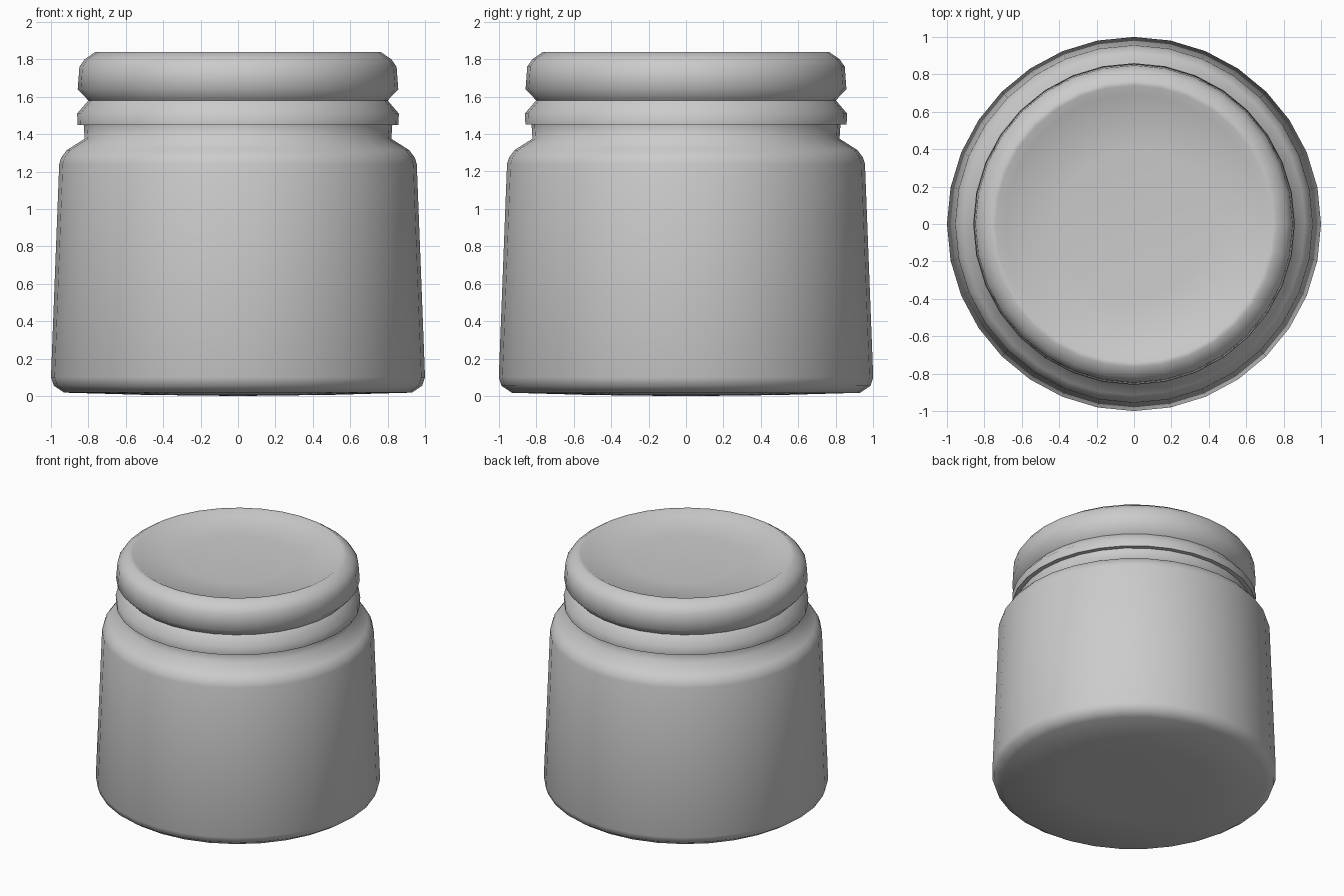
import bpy, bmesh, math

if "Cube" in bpy.data.objects:
    bpy.data.objects.remove(bpy.data.objects["Cube"])

SEGMENTS = 32


def lathe(name, profile, sharp_deg):
    """Spin an (r, z) profile around z; r = 0 points become poles."""
    bm = bmesh.new()
    rings = []
    for r, z in profile:
        if r == 0:
            rings.append([bm.verts.new((0, 0, z))] * SEGMENTS)
        else:
            rings.append([bm.verts.new((r * math.cos(2 * math.pi * i / SEGMENTS),
                                        r * math.sin(2 * math.pi * i / SEGMENTS), z))
                          for i in range(SEGMENTS)])
    for low, high in zip(rings, rings[1:]):
        for i in range(SEGMENTS):
            j = (i + 1) % SEGMENTS
            corners = list(dict.fromkeys((low[i], low[j], high[j], high[i])))
            bm.faces.new(corners)
    mesh = bpy.data.meshes.new(name)
    bm.to_mesh(mesh)
    bm.free()
    obj = bpy.data.objects.new(name, mesh)
    bpy.context.collection.objects.link(obj)
    bpy.ops.object.select_all(action='DESELECT')
    obj.select_set(True)
    bpy.context.view_layer.objects.active = obj
    bpy.ops.object.shade_smooth_by_angle(angle=math.radians(sharp_deg))
    return obj


# Jar body: slightly domed base, tapering wall, rounded shoulder, short neck
lathe("jar_body", [
    (0, 0), (0.5, 0.006), (0.93, 0.018), (0.985, 0.055), (1.0, 0.1),
    (0.956, 1.24), (0.945, 1.275), (0.915, 1.315),
    (0.82, 1.375), (0.825, 1.45),
], 62)

# Lid: lower band, pinched groove, rounded upper band, shallow dished top
lathe("lid", [
    (0.82, 1.45), (0.858, 1.45), (0.86, 1.51), (0.80, 1.58),
    (0.857, 1.64), (0.848, 1.76), (0.82, 1.80), (0.765, 1.838),
    (0.74, 1.838), (0.69, 1.808), (0.4, 1.79), (0, 1.78),
], 80)
